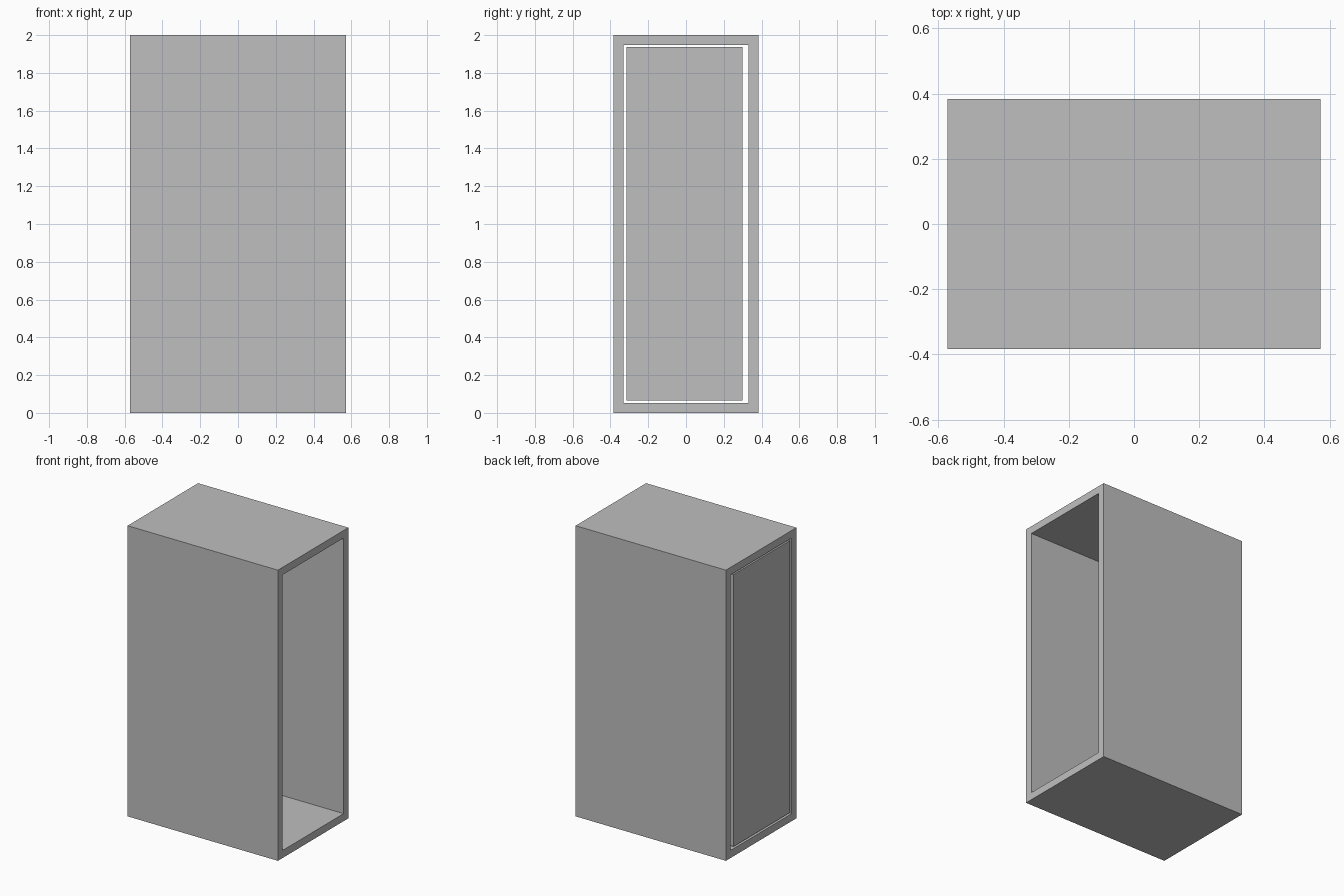
import bpy
import bmesh
from mathutils import Vector

if "Cube" in bpy.data.objects:
    bpy.data.objects.remove(bpy.data.objects["Cube"], do_unlink=True)

# Overall sizes
HALF_X, HALF_Y, HEIGHT, WALL = 0.572, 0.383, 2.0, 0.052
PANEL_DEPTH = 0.04

# Single plain grey
grey = bpy.data.materials.new("plain_grey")
grey.use_nodes = True
colour = (0.52, 0.52, 0.52, 1)
grey.diffuse_color = colour
grey.node_tree.nodes["Principled BSDF"].inputs["Base Color"].default_value = colour


def finish(name, bm):
    bmesh.ops.recalc_face_normals(bm, faces=bm.faces)
    mesh = bpy.data.meshes.new(name)
    bm.to_mesh(mesh)
    bm.free()
    mesh.materials.append(grey)
    obj = bpy.data.objects.new(name, mesh)
    bpy.context.collection.objects.link(obj)
    return obj


def rectangle(bm, x, y0, y1, z0, z1):
    corners = ((y0, z0), (y1, z0), (y1, z1), (y0, z1))
    return [bm.verts.new((x, y, z)) for y, z in corners]


def extrude_x(bm, faces, length):
    new = bmesh.ops.extrude_face_region(bm, geom=faces)["geom"]
    verts = [v for v in new if isinstance(v, bmesh.types.BMVert)]
    bmesh.ops.translate(bm, verts=verts, vec=Vector((length, 0, 0)))


# Case: rectangular frame extruded into a tube open at both ends
bm = bmesh.new()
outer = rectangle(bm, -HALF_X, -HALF_Y, HALF_Y, 0, HEIGHT)
inner = rectangle(bm, -HALF_X, WALL - HALF_Y, HALF_Y - WALL, WALL, HEIGHT - WALL)
frame = []
for i in range(4):
    j = (i + 1) % 4
    frame.append(bm.faces.new((outer[i], outer[j], inner[j], inner[i])))
extrude_x(bm, frame, 2 * HALF_X)
finish("case_shell", bm)

# Side panel: loose plate set flush in one open end
bm = bmesh.new()
plate = bm.faces.new(rectangle(bm, -HALF_X, -0.315, 0.3, 0.066, 1.938))
extrude_x(bm, [plate], PANEL_DEPTH)
finish("side_panel", bm)
